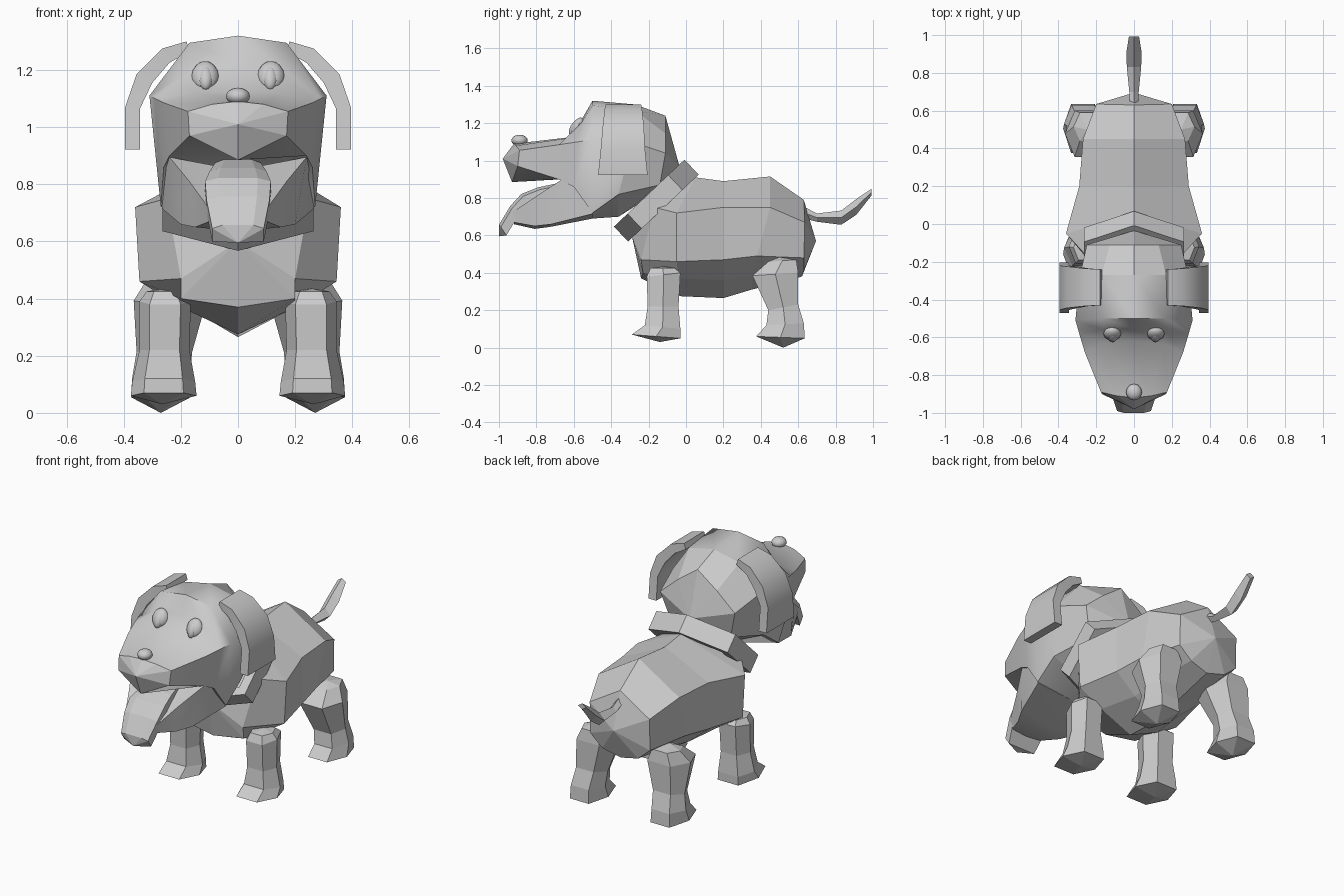
import bpy, bmesh, math
from mathutils import Vector, Matrix

if "Cube" in bpy.data.objects:
    bpy.data.objects.remove(bpy.data.objects["Cube"])

grey = bpy.data.materials.new("plain_grey")
grey.diffuse_color = (0.6, 0.6, 0.6, 1)
grey.use_nodes = True
grey.node_tree.nodes["Principled BSDF"].inputs["Base Color"].default_value = grey.diffuse_color


def finish(name, bm, smooth=0):
    bmesh.ops.remove_doubles(bm, verts=bm.verts, dist=0.0005)
    bmesh.ops.recalc_face_normals(bm, faces=bm.faces)
    me = bpy.data.meshes.new(name)
    bm.to_mesh(me)
    bm.free()
    me.materials.append(grey)
    ob = bpy.data.objects.new(name, me)
    bpy.context.collection.objects.link(ob)
    if smooth:
        bpy.ops.object.select_all(action='DESELECT')
        ob.select_set(True)
        bpy.context.view_layer.objects.active = ob
        bpy.ops.object.shade_smooth_by_angle(angle=math.radians(smooth))
    return ob


def whole(half):
    """Complete a half ring that runs from top centre to bottom centre."""
    return half + [(-x, y, z) for x, y, z in reversed(half[1:-1])]


def loft(name, rings, start=None, end=None, smooth=0, closed=False):
    """Skin closed rings; each end gets a cap or a fan to a point."""
    bm = bmesh.new()
    vs = [[bm.verts.new(p) for p in r] for r in rings]
    n = len(vs[0])
    pairs = list(zip(vs, vs[1:])) + ([(vs[-1], vs[0])] if closed else [])
    for a, b in pairs:
        for i in range(n):
            j = (i + 1) % n
            bm.faces.new((a[i], a[j], b[j], b[i]))
    if not closed:
        for ring, tip in ((vs[0], start), (vs[-1], end)):
            if tip:
                t = bm.verts.new(tip)
                for i in range(n):
                    bm.faces.new((ring[i], ring[(i + 1) % n], t))
            else:
                bm.faces.new(ring)
    return finish(name, bm, smooth)


# Body: ridge, flank, lower flank, belly edge, belly centre
loft("body", [whole(r) for r in (
    [(0, -.02, .94), (.25, -.17, .75), (.2, -.24, .47), (.2, -.23, .40), (0, -.24, .37)],
    [(0, .05, .91), (.36, -.05, .72), (.345, -.05, .46), (.2, -.04, .37), (0, -.03, .275)],
    [(0, .20, .89), (.29, .20, .75), (.29, .20, .47), (.16, .20, .36), (0, .20, .265)],
    [(0, .45, .915), (.27, .45, .75), (.26, .38, .49), (.15, .36, .39), (0, .35, .31)],
    [(0, .63, .79), (.2, .635, .67), (.2, .63, .48), (.12, .63, .41), (0, .62, .38)])],
    start=(0, -.29, .60), end=(0, .695, .57))

# Collar: six-sided tilted band
top, down, wide = Vector((0, .03, .965)), Vector((0, -.726, -.688)), Vector((0, -.038, .040))
outer = [(0, 0), (.265, .12), (.265, .42), (0, .52), (-.265, .42), (-.265, .12)]
band = []
for x, t in outer:
    p = top + down * t + Vector((x, 0, 0))
    q = top + down * (.26 + (t - .26) * .8) + Vector((x * .8, 0, 0))
    band.append([p + wide, p - wide, q - wide, q + wide])
loft("collar", band, closed=True)

# Head with muzzle; the back and the muzzle front stay flat
head = loft("head", [whole(r) for r in (
    [(0, -.11, 1.24), (.13, -.11, 1.145), (.25, -.11, 1.04), (.2, -.14, .87), (0, -.14, .84)],
    [(0, -.27, 1.30), (.17, -.27, 1.265), (.29, -.29, 1.10), (.27, -.36, .82), (0, -.36, .70)],
    [(0, -.50, 1.32), (.17, -.50, 1.295), (.31, -.51, 1.11), (.27, -.50, .72), (0, -.50, .69)],
    [(0, -.555, 1.225), (.16, -.56, 1.20), (.29, -.58, 1.10), (.26, -.60, .86), (0, -.60, .86)],
    [(0, -.62, 1.125), (.15, -.63, 1.12), (.26, -.68, 1.085), (.24, -.68, .90), (0, -.67, .90)],
    [(0, -.92, 1.09), (.09, -.91, 1.08), (.175, -.89, 1.055), (.17, -.90, .97), (0, -.93, .885)])],
    start=(0, -.035, .97), end=(0, -.98, 1.01), smooth=46)
for f in head.data.polygons:
    if not -.91 < f.center.y < -.25:
        f.use_smooth = False

# Lower jaw
loft("lower_jaw", [whole(r) for r in (
    [(0, -.50, .84), (.268, -.50, .88), (.266, -.50, .715), (0, -.50, .69)],
    [(0, -.66, .85), (.24, -.67, .895), (.2, -.72, .66), (0, -.73, .645)],
    [(0, -.80, .78), (.17, -.80, .81), (.15, -.81, .65), (0, -.81, .635)],
    [(0, -.93, .72), (.11, -.925, .727), (.10, -.92, .67), (0, -.92, .66)])], smooth=28)

# Tongue hanging over the jaw
loft("tongue", [[(-w, y, z), (-w * .6, y - .01, z + .012), (w * .6, y - .01, z + .012), (w, y, z),
                 (w, y + .03, z - .045), (-w, y + .03, z - .045)]
                for w, y, z in ((.08, -.64, .875), (.10, -.78, .845), (.115, -.87, .81),
                                (.11, -.93, .745), (.09, -.99, .645))],
     end=(0, -1.0, .595))

# Ears: curved flaps flaring towards the bottom
ear_path = [((.18, 1.30), (.17, 1.265)), ((.265, 1.275), (.24, 1.225)), ((.355, 1.185), (.30, 1.155)),
            ((.395, 1.07), (.343, 1.065)), ((.395, .922), (.343, .922))]
front_y = [-.43, -.435, -.445, -.455, -.47]
back_y = [-.24, -.235, -.225, -.22, -.205]
for s, side in ((1, "left"), (-1, "right")):
    loft(side + "_ear", [[(s * o[0], f, o[1]), (s * o[0], b, o[1]), (s * i[0], b, i[1]), (s * i[0], f, i[1])]
                         for (o, i), f, b in zip(ear_path, front_y, back_y)], smooth=30)


def ball(name, loc, size, tilt=0):
    bm = bmesh.new()
    bmesh.ops.create_uvsphere(bm, u_segments=12, v_segments=8, radius=1)
    bmesh.ops.scale(bm, vec=size, verts=bm.verts)
    bmesh.ops.rotate(bm, matrix=Matrix.Rotation(math.radians(tilt), 3, 'X'), verts=bm.verts)
    bmesh.ops.translate(bm, vec=loc, verts=bm.verts)
    finish(name, bm, 40)


# Eyes, pupils and nose
for s, side in ((1, "left"), (-1, "right")):
    ball(side + "_eye", (s * .115, -.58, 1.18), (.047, .03, .055), -28)
    ball(side + "_pupil", (s * .113, -.594, 1.173), (.026, .026, .048), -28)
ball("nose", (0, -.89, 1.108), (.042, .044, .03))

# Tail: centre height, half width, half thickness
loft("tail", [whole([(0, y, z + h), (w, y, z), (0, y, z - h)]) for y, z, w, h in (
    (.61, .73, .02, .035), (.70, .695, .025, .022), (.83, .695, .038, .038),
    (.91, .752, .04, .042), (.993, .832, .027, .018))])

# Legs: inner x, outer x, front y, back y, front height, back height
front_leg = [(.19, .32, -.19, -.06, .425, .425), (.165, .345, -.21, -.03, .38, .40),
             (.17, .345, -.205, -.04, .22, .22), (.15, .37, -.22, -.03, .12, .10),
             (.145, .375, -.29, -.03, .07, .05)]
hind_leg = [(.15, .32, .44, .59, .46, .47), (.11, .365, .355, .60, .385, .40),
            (.16, .355, .44, .60, .20, .23), (.17, .37, .43, .63, .12, .13),
            (.165, .375, .375, .635, .06, .05)]
for s, side in ((1, "left"), (-1, "right")):
    for name, spec, tops, foot in (("front_leg", front_leg, (.26, -.12, .435), (.265, -.14, .03)),
                                   ("hind_leg", hind_leg, (.25, .5, .485), (.27, .52, 0))):
        rings = []
        for a, b, f, k, zf, zb in spec:
            m, c = (b - a) * .2, (f + k) / 2
            rings.append([(s * x, y, z) for x, y, z in (
                (a + m, f, zf), (b - m, f, zf), (b, c, (zf + zb) / 2),
                (b - m, k, zb), (a + m, k, zb), (a, c, (zf + zb) / 2))])
        loft(side + "_" + name, rings, start=(s * tops[0], tops[1], tops[2]),
             end=(s * foot[0], foot[1], foot[2]))
